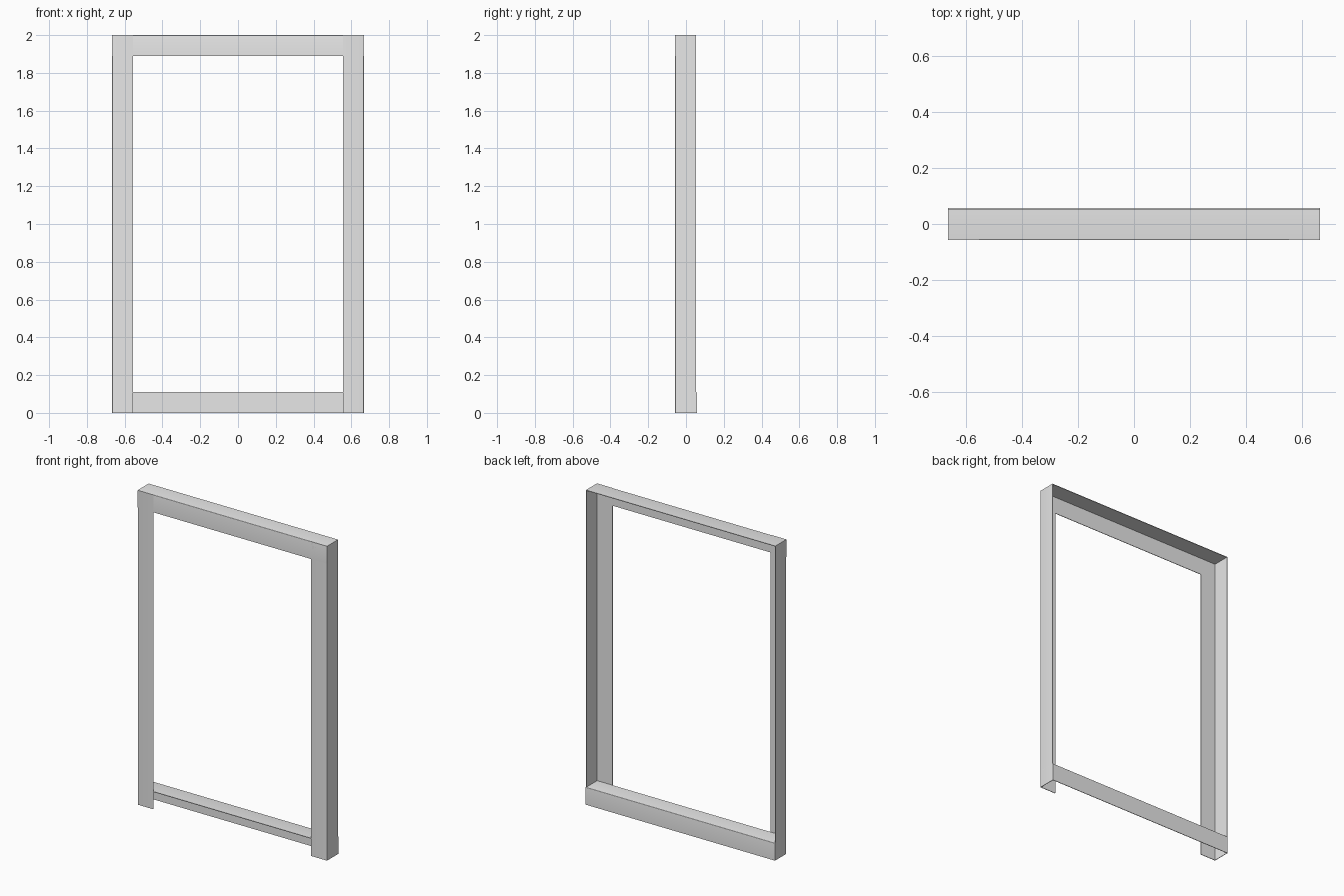
import bpy
import bmesh
from math import sin, cos, pi, radians
from mathutils import Vector

cube = bpy.data.objects.get("Cube")
if cube:
    bpy.data.objects.remove(cube)

WIDTH, HEIGHT = 1.333, 2.0
FLANGE = 0.111      # leg length of the angle section
T = 0.0035          # sheet thickness
FRONT = -(FLANGE + T) / 2
BACK = -FRONT
HALF = WIDTH / 2

steel = bpy.data.materials.new("grey steel")
steel.use_nodes = True
colour = (0.8, 0.8, 0.8, 1)
steel.diffuse_color = colour
steel.node_tree.nodes["Principled BSDF"].inputs["Base Color"].default_value = colour


def angle_profile(steps=4):
    """L section with its outer bend at the origin, legs along +u and +v."""
    r = T
    bend = [(r - r * cos(a), r - r * sin(a))
            for a in (pi / 2 * i / steps for i in range(steps + 1))]
    return [(0, FLANGE)] + bend + [(FLANGE, 0), (FLANGE, T), (T, T), (T, FLANGE)]


def angle_bar(name, start, along, u, v):
    """Extrude the L section from start; u and v point along its two legs."""
    start, along, u, v = map(Vector, (start, along, u, v))
    bm = bmesh.new()
    face = bm.faces.new([bm.verts.new(start + u * a + v * b)
                         for a, b in angle_profile()])
    new = bmesh.ops.extrude_face_region(bm, geom=[face], use_keep_orig=True)["geom"]
    moved = [g for g in new if isinstance(g, bmesh.types.BMVert)]
    bmesh.ops.translate(bm, verts=moved, vec=along)
    bmesh.ops.recalc_face_normals(bm, faces=bm.faces)
    mesh = bpy.data.meshes.new(name)
    bm.to_mesh(mesh)
    bm.free()
    mesh.materials.append(steel)
    obj = bpy.data.objects.new(name, mesh)
    bpy.context.collection.objects.link(obj)
    bpy.ops.object.select_all(action="DESELECT")
    obj.select_set(True)
    bpy.context.view_layer.objects.active = obj
    bpy.ops.object.shade_smooth_by_angle(angle=radians(30))


# Upright posts: one leg faces front, the other closes the outer side
for name, s in (("left_post", 1), ("right_post", -1)):
    angle_bar(name, (s * HALF, FRONT, 0), (0, 0, HEIGHT), (-s, 0, 0), (0, 1, 0))

# Top rail: legs on the front and on top
angle_bar("top_rail", (-HALF, FRONT, HEIGHT), (WIDTH, 0, 0), (0, 1, 0), (0, 0, -1))

# Bottom rail: a shelf behind the posts with its other leg down the back
angle_bar("bottom_rail", (-HALF, BACK, FLANGE), (WIDTH, 0, 0), (0, -1, 0), (0, 0, -1))
